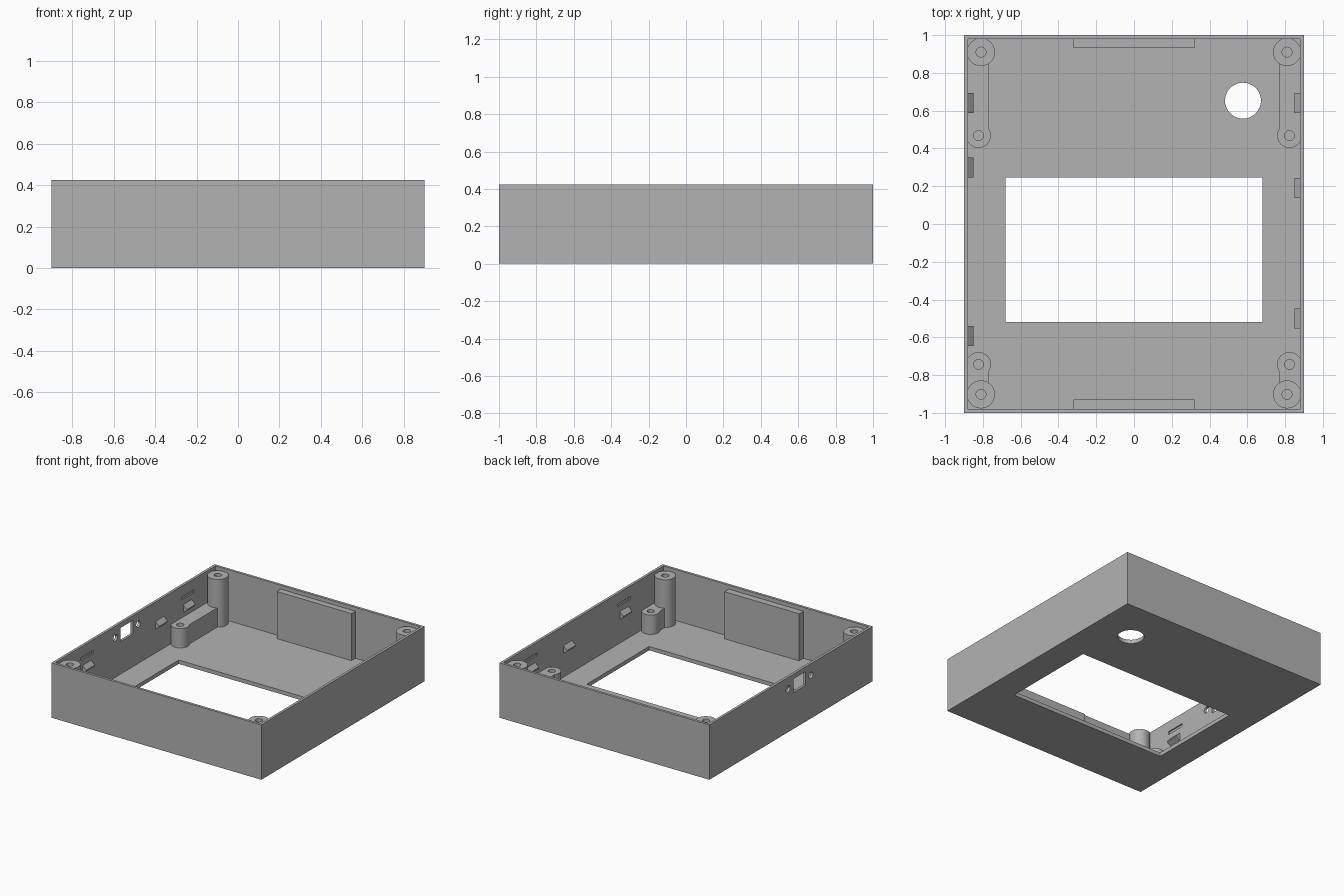
import bpy, bmesh, math
from mathutils import Matrix, Vector

old = bpy.data.objects.get("Cube")
if old:
    bpy.data.objects.remove(old, do_unlink=True)

W, D, H = 0.90, 1.0, 0.425      # half width, half depth, height
WALL, FLOOR = 0.02, 0.03
INX, INY = W - WALL, D - WALL

grey = bpy.data.materials.new("plain grey plastic")
grey.use_nodes = True
colour = (0.45, 0.45, 0.45, 1)
grey.diffuse_color = colour
grey.node_tree.nodes["Principled BSDF"].inputs["Base Color"].default_value = colour


def make(name, bm):
    bmesh.ops.recalc_face_normals(bm, faces=bm.faces)
    me = bpy.data.meshes.new(name)
    bm.to_mesh(me)
    bm.free()
    me.materials.append(grey)
    ob = bpy.data.objects.new(name, me)
    bpy.context.scene.collection.objects.link(ob)
    return ob


def box(name, x0, x1, y0, y1, z0, z1):
    bm = bmesh.new()
    bmesh.ops.create_cube(bm, size=1)
    for v in bm.verts:
        v.co = Vector((x1 if v.co.x > 0 else x0,
                       y1 if v.co.y > 0 else y0,
                       z1 if v.co.z > 0 else z0))
    return make(name, bm)


def cylinder(name, x, y, z0, z1, r):
    bm = bmesh.new()
    bmesh.ops.create_cone(bm, cap_ends=True, segments=48, radius1=r, radius2=r,
                          depth=z1 - z0,
                          matrix=Matrix.Translation((x, y, (z0 + z1) / 2)))
    return make(name, bm)


def side_cylinder(name, x, y, z, r, length):
    bm = bmesh.new()
    bmesh.ops.create_cone(bm, cap_ends=True, segments=24, radius1=r, radius2=r,
                          depth=length,
                          matrix=Matrix.Translation((x, y, z)) @ Matrix.Rotation(math.pi / 2, 4, 'Y'))
    return make(name, bm)


def cut(target, cutters):
    bpy.context.view_layer.objects.active = target
    for c in cutters:
        c.hide_render = True
        mod = target.modifiers.new("cut", 'BOOLEAN')
        mod.operation = 'DIFFERENCE'
        mod.solver = 'EXACT'
        mod.object = c
        bpy.ops.object.modifier_apply(modifier=mod.name)
        bpy.data.objects.remove(c, do_unlink=True)


def smooth(ob):
    bpy.ops.object.select_all(action='DESELECT')
    ob.select_set(True)
    bpy.context.view_layer.objects.active = ob
    bpy.ops.object.shade_smooth_by_angle(angle=math.radians(30))


# Open tray with display window, round hole and side port
case = box("case_shell", -W, W, -D, D, 0, H)
port_y, port_z = -0.105, 0.335
cutters = [
    box("cavity", -INX, INX, -INY, INY, FLOOR, H + 0.1),
    box("window", -0.68, 0.68, -0.52, 0.245, -0.1, 0.1),
    cylinder("round_hole", 0.577, 0.653, -0.1, 0.1, 0.095),
    box("port", -W - 0.1, -INX + 0.05, port_y - 0.075, port_y + 0.075,
        port_z - 0.053, port_z + 0.053),
]
for off in (-0.14, 0.14):
    cutters.append(side_cylinder("port_screw", -W, port_y + off, port_z, 0.025, 0.1))

# Shallow slots in the side walls
for side, y in ((-1, 0.64), (-1, -0.59), (1, 0.64), (1, -0.5)):
    x = side * INX
    cutters.append(box("slot", x - 0.01, x + 0.01, y - 0.075, y + 0.075, 0.318, 0.342))
cut(case, cutters)
smooth(case)

# Screw posts: a tall corner post, a short post and a rib joining them
POST_H, LOW_H = 0.40, 0.18
for side, sname in ((-1, "right"), (1, "left")):
    for end, corner_y, low_y in (("back", 0.91, 0.468), ("front", -0.902, -0.743)):
        tag = end + "_" + sname
        cx, lx = side * 0.81, side * 0.823
        tall = cylinder("corner_post_" + tag, cx, corner_y, FLOOR / 2, POST_H, 0.074)
        cut(tall, [cylinder("bore", cx, corner_y, 0.06, H, 0.026)])
        smooth(tall)
        low = cylinder("low_post_" + tag, lx, low_y, FLOOR / 2, LOW_H, 0.065)
        cut(low, [cylinder("bore", lx, low_y, 0.06, H, 0.026)])
        smooth(low)
        xs = sorted((side * (W - 0.01), side * 0.771))
        ys = sorted((corner_y, low_y))
        rib = box("post_rib_" + tag, xs[0], xs[1], ys[0], ys[1], FLOOR / 2, LOW_H)
        cut(rib, [cylinder("clear", cx, corner_y, 0, H, 0.07),
                  cylinder("clear", lx, low_y, 0, H, 0.062)])

# Thick pads on the front and back walls
box("back_pad", -0.32, 0.32, 0.932, D - 0.01, FLOOR / 2, 0.395)
box("front_pad", -0.32, 0.32, -D + 0.01, -0.928, FLOOR / 2, 0.395)


# Wedge-shaped snap tabs along the side walls
def snap_tab(name, side, y):
    bm = bmesh.new()
    profile = ((INX + 0.01, 0.215), (INX, 0.215), (0.85, 0.235), (0.85, 0.245),
               (INX, 0.275), (INX + 0.01, 0.275))
    face = bm.faces.new([bm.verts.new((side * x, y - 0.053, z)) for x, z in profile])
    new = bmesh.ops.extrude_face_region(bm, geom=[face])["geom"]
    bmesh.ops.translate(bm, vec=(0, 0.106, 0),
                        verts=[g for g in new if isinstance(g, bmesh.types.BMVert)])
    make(name, bm)


for side, sname, rows in ((-1, "right", (0.64, 0.30, -0.592)),
                          (1, "left", (0.64, 0.19, -0.5))):
    for i, y in enumerate(rows, 1):
        snap_tab(f"snap_tab_{sname}_{i}", side, y)
